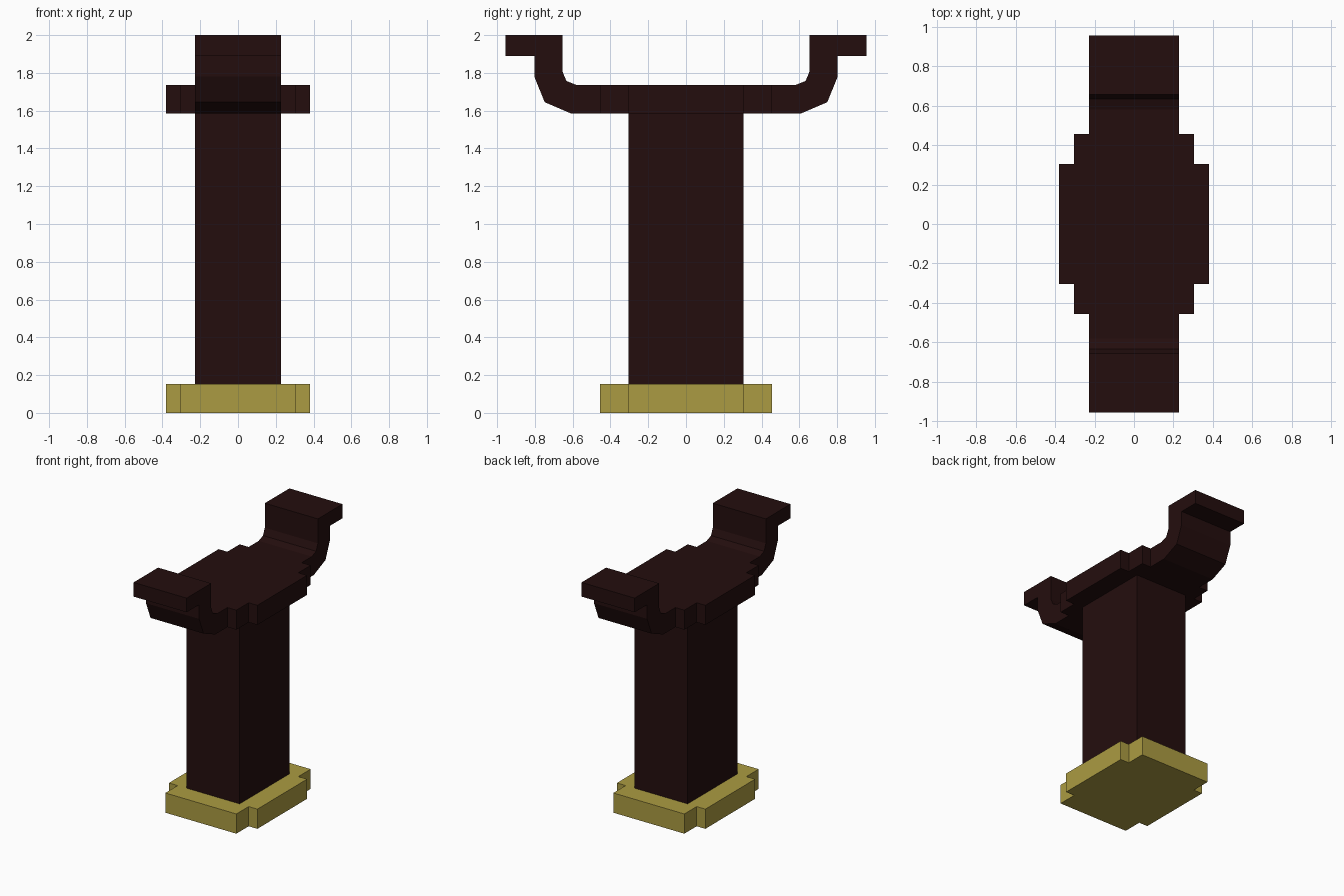
import bpy
import bmesh

cube = bpy.data.objects.get("Cube")
if cube:
    bpy.data.objects.remove(cube, do_unlink=True)


def material(name, rgb):
    m = bpy.data.materials.new(name)
    m.use_nodes = True
    color = (*rgb, 1.0)
    m.diffuse_color = color
    m.node_tree.nodes["Principled BSDF"].inputs["Base Color"].default_value = color
    return m


DARK_WOOD = material("dark wood", (0.0175, 0.0042, 0.0042))
BRASS = material("brass", (0.41, 0.33, 0.054))


def extrude_profile(name, points, offset, mat):
    """Closed 3D outline extruded by an offset vector."""
    bm = bmesh.new()
    face = bm.faces.new([bm.verts.new(p) for p in points])
    ext = bmesh.ops.extrude_face_region(bm, geom=[face])
    verts = [g for g in ext["geom"] if isinstance(g, bmesh.types.BMVert)]
    bmesh.ops.translate(bm, verts=verts, vec=offset)
    bmesh.ops.recalc_face_normals(bm, faces=bm.faces)
    mesh = bpy.data.meshes.new(name)
    bm.to_mesh(mesh)
    bm.free()
    mesh.materials.append(mat)
    obj = bpy.data.objects.new(name, mesh)
    bpy.context.collection.objects.link(obj)
    return obj


def slab(name, outline, z0, z1, mat):
    return extrude_profile(name, [(x, y, z0) for x, y in outline], (0, 0, z1 - z0), mat)


# Rectangle with notched corners, shared by the foot and the top plate
corner = [(0.38, 0.305), (0.305, 0.305), (0.305, 0.456)]
notched = (corner
           + [(-x, y) for x, y in reversed(corner)]
           + [(-x, -y) for x, y in corner]
           + [(x, -y) for x, y in reversed(corner)])

W = 0.228  # half width of column and arms
column = [(W, 0.305), (-W, 0.305), (-W, -0.305), (W, -0.305)]

slab("foot_plate", notched, 0.0, 0.153, BRASS)
slab("column", column, 0.153, 1.584, DARK_WOOD)
slab("top_plate", notched, 1.584, 1.736, DARK_WOOD)

# Curved arms with outward ledges, front and back (y, z profile)
arm = [(0.456, 1.584), (0.606, 1.584), (0.748, 1.645), (0.803, 1.78),
       (0.803, 1.89), (0.956, 1.89), (0.956, 2.0), (0.655, 2.0),
       (0.655, 1.81), (0.633, 1.757), (0.58, 1.736), (0.456, 1.736)]
for name, side in (("front_arm", -1), ("back_arm", 1)):
    extrude_profile(name, [(-W, side * y, z) for y, z in arm], (2 * W, 0, 0), DARK_WOOD)
